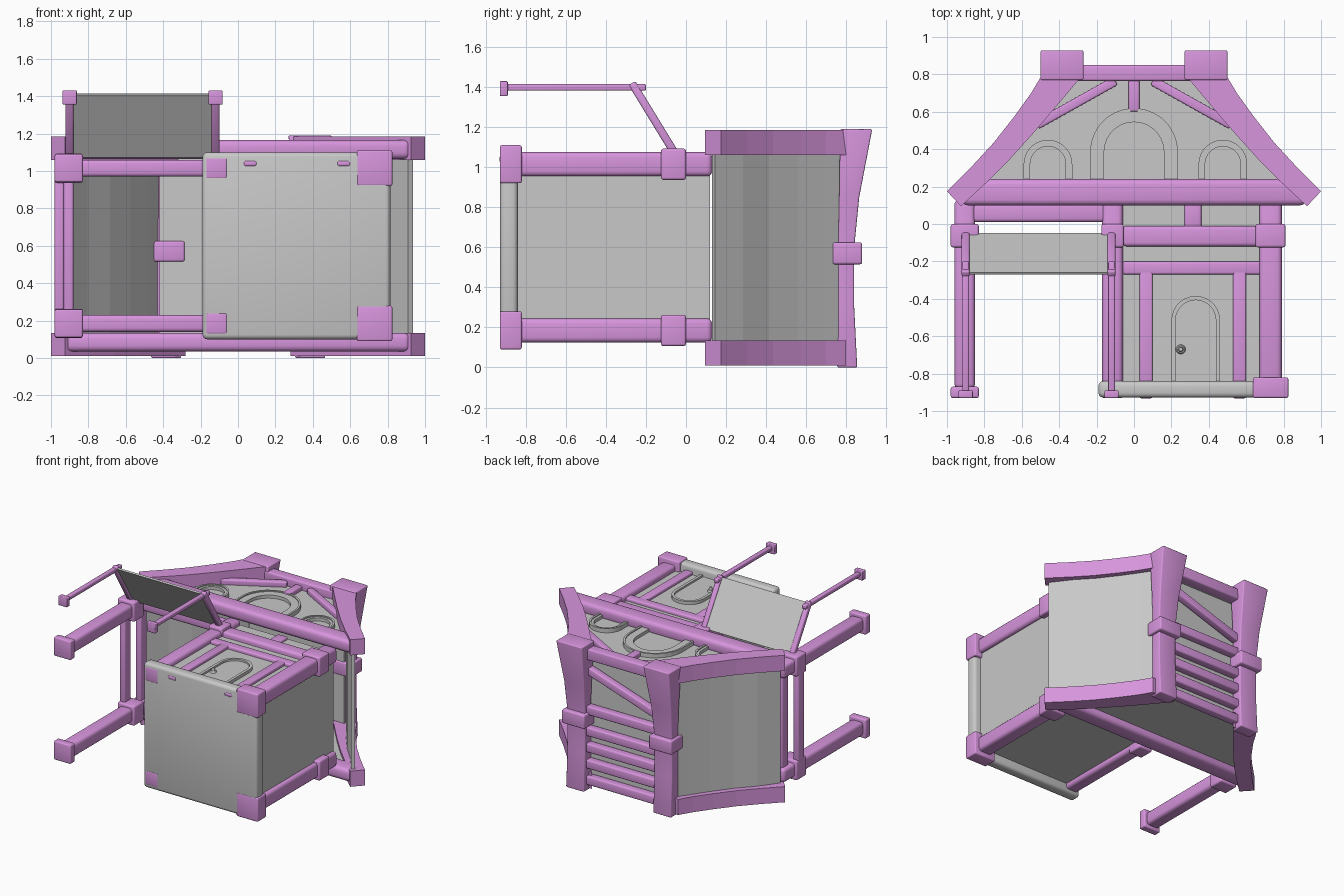
import bpy, bmesh, math
from mathutils import Vector

cube = bpy.data.objects.get("Cube")
if cube:
    bpy.data.objects.remove(cube, do_unlink=True)


def material(name, rgb):
    m = bpy.data.materials.new(name)
    m.use_nodes = True
    m.diffuse_color = (*rgb, 1)
    m.node_tree.nodes["Principled BSDF"].inputs["Base Color"].default_value = (*rgb, 1)
    return m


TIMBER = material("purple timber", (0.68, 0.30, 0.72))
PLASTER = material("grey plaster", (0.58, 0.58, 0.58))


def finish(name, bm, mat, bevel=0.0):
    bmesh.ops.recalc_face_normals(bm, faces=bm.faces)
    me = bpy.data.meshes.new(name)
    bm.to_mesh(me)
    bm.free()
    me.materials.append(mat)
    ob = bpy.data.objects.new(name, me)
    bpy.context.collection.objects.link(ob)
    if bevel:
        mod = ob.modifiers.new("rounded", 'BEVEL')
        mod.width, mod.segments = bevel, 3
        me.polygons.foreach_set("use_smooth", [True] * len(me.polygons))
    return ob


def box(name, x, y, z, mat=TIMBER, bevel=0.012):
    """Block from (low, high) pairs on each axis."""
    bm = bmesh.new()
    bmesh.ops.create_cube(bm, size=1)
    for v in bm.verts:
        v.co = [(a + b) / 2 + c * (b - a) for (a, b), c in zip((x, y, z), v.co)]
    return finish(name, bm, mat, bevel)


def beam(name, p, q, w, h, mat=TIMBER, bevel=0.01):
    """Bar between two points, w wide and h deep."""
    p, q = Vector(p), Vector(q)
    bm = bmesh.new()
    bmesh.ops.create_cube(bm, size=1)
    for v in bm.verts:
        v.co = (v.co.x * w, v.co.y * h, v.co.z * (q - p).length)
    ob = finish(name, bm, mat, bevel)
    ob.location = (p + q) / 2
    ob.rotation_euler = (q - p).to_track_quat('Z', 'Y').to_euler()
    return ob


def loft(name, rings, mat, bevel=0.0, cap=True):
    """Skin through equal rings of points."""
    bm = bmesh.new()
    rows = [[bm.verts.new(p) for p in ring] for ring in rings]
    n = len(rows[0])
    for a, b in zip(rows, rows[1:]):
        for i in range(n):
            j = (i + 1) % n
            bm.faces.new((a[i], a[j], b[j], b[i]))
    if cap:
        bm.faces.new(rows[0])
        bm.faces.new(rows[-1])
    return finish(name, bm, mat, bevel)


def strip(name, outer, inner, z0, z1, mat, bevel=0.0):
    """Solid band between two lines in the xy plane, z0 to z1."""
    rings = [[(*o, z0), (*i, z0), (*i, z1), (*o, z1)] for o, i in zip(outer, inner)]
    return loft(name, rings, mat, bevel)


def arch(cx, half, y0, top, n=14):
    """Round-headed outline, open at the foot."""
    spring = top - half
    pts = [(cx + half * math.cos(math.pi * i / n), spring + half * math.sin(math.pi * i / n))
           for i in range(n + 1)]
    return [(cx + half, y0)] + pts + [(cx - half, y0)]


def panel(name, pts, z0, z1, mat=PLASTER):
    return loft(name, [[(*p, z) for p in pts] for z in (z0, z1)], mat)


# Main posts with foot blocks and collars: x, half widths of post, foot, collar
FRONT, BACK = 1.015, 0.185
for x, w, foot, collar, label in ((0.73, .06, .095, .08, "outer"),
                                  (-0.115, .055, .057, .06, "inner"),
                                  (-0.905, .055, .075, .075, "porch")):
    for z, end in ((FRONT, "front"), (BACK, "back")):
        def block(part, r, rz, y, bev):
            box(f"{label}_{end}_{part}", (x - r, x + r), y, (z - rz, z + rz), bevel=bev)
        block("post", w, w, (-0.88, 0.13), 0.025)
        block("foot", foot, min(foot, .1), (-0.93, -0.82 if label == "outer" else -0.87), 0.01)
        block("collar", collar, 0.078, (-0.125, 0.0), 0.012)

# House body and floor slab
box("house_walls", (-0.1, 0.76), (-0.86, 0.12), (0.17, 1.03), PLASTER, 0)
box("floor_slab", (-0.19, 0.815), (-0.928, -0.84), (0.1, 1.1), PLASTER, 0.025)

# Front wall framing and the door
box("upper_rail", (-0.06, 0.67), (-0.12, -0.01), (0.97, 1.07), bevel=0.02)
box("lintel_rail", (-0.06, 0.68), (-0.27, -0.2), (1.0, 1.055))
box("stub_post", (0.27, 0.36), (-0.03, 0.12), (1.0, 1.05))
for x in (0.03, 0.53):
    box("door_post", (x, x + 0.07), (-0.932, -0.25), (1.025, 1.055), bevel=0.01)
panel("door_leaf", arch(0.33, 0.115, -0.845, -0.405), 1.02, 1.04)
strip("door_frame", arch(0.33, 0.13, -0.845, -0.385), arch(0.33, 0.108, -0.845, -0.407),
      1.02, 1.055, PLASTER)
for r, z, part in ((0.028, 1.045, "plate"), (0.014, 1.065, "knob")):
    bm = bmesh.new()
    bmesh.ops.create_cone(bm, cap_ends=True, segments=16, radius1=r, radius2=r * 0.7, depth=0.02)
    finish("door_" + part, bm, PLASTER).location = (0.25, -0.67, z)

# Porch rails
for z, end in ((FRONT, "front"), (BACK, "back")):
    box(f"porch_{end}_rail", (-0.87, -0.15), (0.01, 0.11), (z - 0.045, z + 0.045), bevel=0.02)
for x, y in ((-0.955, -0.06), (-0.905, 0.07)):
    box("porch_side_rail", (x - 0.025, x + 0.025), (y - 0.04, y + 0.04), (0.2, 1.0))

# Roof: curved rafters, slopes, ridge beams
OUTER = [(1.0, 0.175), (0.87, 0.305), (0.75, 0.435), (0.64, 0.575), (0.55, 0.70), (0.49, 0.80)]
INNER = [(0.925, 0.095), (0.79, 0.22), (0.665, 0.345), (0.53, 0.495), (0.41, 0.635), (0.28, 0.79)]
SLOPE = [(0.935, 0.145), (0.83, 0.285), (0.71, 0.415), (0.60, 0.56), (0.51, 0.69), (0.45, 0.78)]
RIDGE = [(0.0, .755, .855, .08), (0.3, .756, .84, .078), (0.6, .76, .84, .078),
         (0.85, .765, .865, .09), (1.19, .77, .93, .115)]
for s, side in ((1, "left"), (-1, "right")):
    flip = lambda pts: [(s * x, y) for x, y in pts]
    for z0, z1, end in ((1.06, 1.185, "front"), (0.01, 0.135, "back")):
        strip(f"{side}_{end}_rafter", flip(OUTER), flip(INNER), z0, z1, TIMBER)
    strip(f"{side}_roof_slope", flip(SLOPE), flip([(x - 0.025, y - 0.015) for x, y in SLOPE]),
          0.08, 1.1, PLASTER)
    c = s * 0.385
    loft(f"{side}_ridge_beam", [[(c - w, a, z), (c + w, a, z), (c + w, b, z), (c - w, b, z)]
                                for z, a, b, w in RIDGE], TIMBER, 0.008)
    box(f"{side}_ridge_collar", (c - 0.1, c + 0.1), (0.73, 0.88), (0.515, 0.625))
    beam(f"{side}_gable_brace", (s * 0.52, 0.53, 1.1), (s * 0.1, 0.765, 1.1), 0.05, 0.05)

# Flat roof top with slats and one diagonal
box("roof_top", (-0.42, 0.42), (0.74, 0.755), (0.1, 1.08), PLASTER, 0)
box("front_slat", (-0.32, 0.32), (0.765, 0.85), (1.06, 1.15))
for z in (0.08, 0.21, 0.34, 0.47, 0.64):
    box("roof_slat", (-0.34, 0.34), (0.755, 0.82), (z - 0.035, z + 0.035))
beam("diagonal_slat", (-0.34, 0.79, 0.75), (0.34, 0.79, 0.97), 0.06, 0.06)

# Gable walls, tie beams and king post
GABLE = [(0.9, 0.12), (0.68, 0.39), (0.47, 0.66), (0.4, 0.77)]
GABLE += [(-x, y) for x, y in reversed(GABLE)]
for z, tie, end in ((1.065, (1.065, 1.165), "front"), (0.09, (0.035, 0.135), "back")):
    panel(f"{end}_gable", GABLE, z, z + 0.02)
    box(f"{end}_tie_beam", (-0.92, 0.92), (0.1, 0.24), tie, bevel=0.03)
box("king_post", (-0.03, 0.03), (0.6, 0.78), (1.07, 1.12))

# Arched gable windows
for cx, half, top, rim in ((0, 0.235, 0.62, 0.075), (-0.46, 0.13, 0.45, 0.035),
                           (0.475, 0.13, 0.45, 0.035)):
    strip("window_frame", arch(cx, half, 0.2, top), arch(cx, half - rim, 0.2, top - rim),
          1.08, 1.11, PLASTER)
    strip("window_bead", arch(cx, half, 0.2, top), arch(cx, half - 0.015, 0.2, top - 0.015),
          1.08, 1.118, PLASTER)

# Tilted awning on two poles
beam("awning_panel", (-0.507, -0.055, 1.075), (-0.507, -0.265, 1.41), 0.77, 0.014, PLASTER, 0)
for x in (-0.9, -0.12):
    beam("awning_side_bar", (x, -0.05, 1.06), (x, -0.27, 1.42), 0.042, 0.04)
    box("awning_pole", (x - 0.018, x + 0.018), (-0.91, -0.2), (1.382, 1.415), bevel=0.008)
    box("awning_pole_foot", (x - 0.038, x + 0.038), (-0.93, -0.89), (1.355, 1.43), bevel=0.006)
